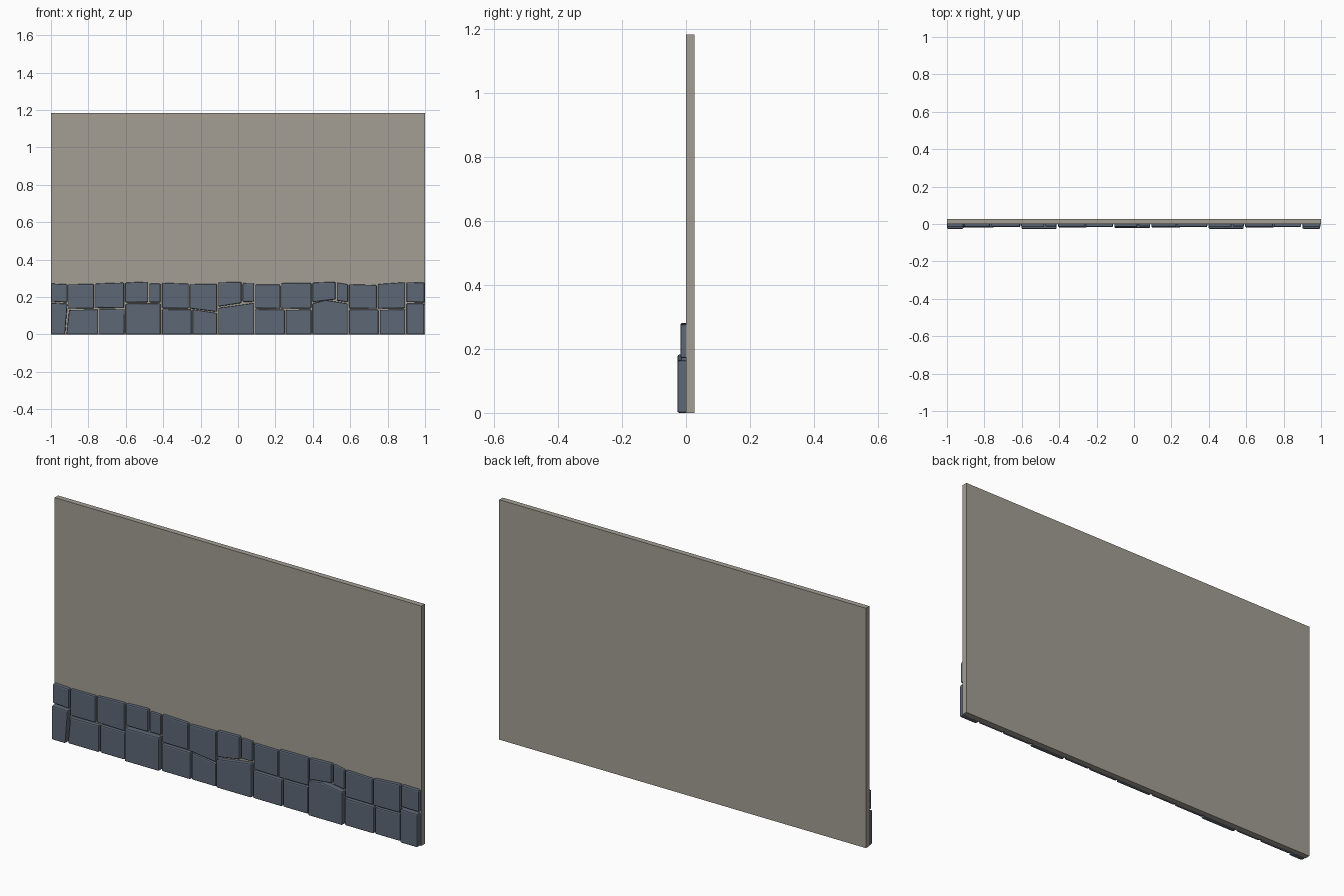
import bpy, bmesh

def material(name, rgb):
    m = bpy.data.materials.new(name)
    m.diffuse_color = (*rgb, 1)
    return m

plaster = material("warm grey plaster", (0.37, 0.34, 0.296))
slate = material("blue grey stone", (0.109, 0.136, 0.181))

def make_object(name, bm, mat):
    mesh = bpy.data.meshes.new(name)
    bm.to_mesh(mesh)
    bm.free()
    mesh.materials.append(mat)
    ob = bpy.data.objects.new(name, mesh)
    bpy.context.collection.objects.link(ob)
    return ob

def stone(name, outline, depth, bevel=0.006):
    """Extrude an (x, z) outline forward from the wall and round its front edges."""
    bm = bmesh.new()
    back = [bm.verts.new((x, 0.003, z)) for x, z in outline]
    front = [bm.verts.new((x, -depth, z)) for x, z in outline]
    n = len(outline)
    bm.faces.new(front)
    bm.faces.new(back[::-1])
    for i in range(n):
        j = (i + 1) % n
        bm.faces.new((front[i], back[i], back[j], front[j]))
    bmesh.ops.recalc_face_normals(bm, faces=bm.faces[:])
    edges = [e for e in bm.edges if any(v.co.y < 0 for v in e.verts)]
    bmesh.ops.bevel(bm, geom=edges, offset=bevel, segments=2, profile=0.5,
                    affect='EDGES', clamp_overlap=True)
    return make_object(name, bm, slate)

# Wall panel
bm = bmesh.new()
bmesh.ops.create_cube(bm, size=1)
for v in bm.verts:
    v.co = (v.co.x * 2, 0.0135 + v.co.y * 0.027, (v.co.z + 0.5) * 1.183)
make_object("wall_panel", bm, plaster)

# Lower course: bottom left/right x, top left/right x, top left/right z, depth
lower = [
    (-1.0, -.925, -1.0, -.912, .168, .164, .026),
    (-.917, -.748, -.903, -.748, .131, .133, .018),
    (-.741, -.608, -.741, -.606, .136, .134, .016),
    (-.601, -.414, -.601, -.414, .164, .166, .027),
    (-.406, -.249, -.406, -.249, .134, .133, .018),
    (-.243, -.112, -.243, -.112, .134, .114, .015),
    (-.105, .086, -.105, .086, .141, .168, .021),
    (.093, .250, .093, .250, .134, .132, .018),
    (.256, .392, .256, .392, .131, .133, .016),
    (.399, .586, .399, .586, .166, .165, .026),
    (.594, .751, .594, .751, .133, .132, .018),
    (.758, .894, .758, .894, .131, .134, .015),
    (.901, .995, .901, .995, .166, .164, .026),
]
for i, (xa, xb, xc, xd, zl, zr, d) in enumerate(lower):
    pts = [(xa, 0), (xb, 0), (xd, zr)]
    if i == 9:
        pts.append((.47, .183))       # one stone has a peaked top
    stone(f"lower_stone_{i + 1}", pts + [(xc, zl)], d)

# Upper course: left/right x, bottom left/right z, top left/right z, depth
upper = [
    (-1.0, -.912, .176, .171, .272, .268, .017),
    (-.907, -.770, .138, .139, .268, .269, .014),
    (-.763, -.610, .143, .140, .272, .277, .015),
    (-.603, -.480, .171, .172, .277, .282, .017),
    (-.474, -.414, .172, .172, .272, .271, .013),
    (-.406, -.264, .140, .139, .276, .271, .014),
    (-.258, -.112, .139, .121, .268, .270, .016),
    (-.105, .018, .149, .168, .278, .281, .016),
    (.025, .086, .174, .175, .274, .273, .013),
    (.093, .226, .140, .138, .267, .266, .014),
    (.232, .392, .138, .139, .274, .275, .015),
    (.399, .521, .173, .187, .277, .281, .017),
    (.528, .588, .181, .172, .278, .268, .013),
    (.594, .742, .139, .138, .268, .264, .014),
    (.748, .894, .138, .140, .269, .279, .016),
    (.901, .997, .173, .171, .279, .277, .017),
]
for i, (xl, xr, bl, br, tl, tr, d) in enumerate(upper):
    stone(f"upper_stone_{i + 1}", [(xl, bl), (xr, br), (xr, tr), (xl, tl)], d)
